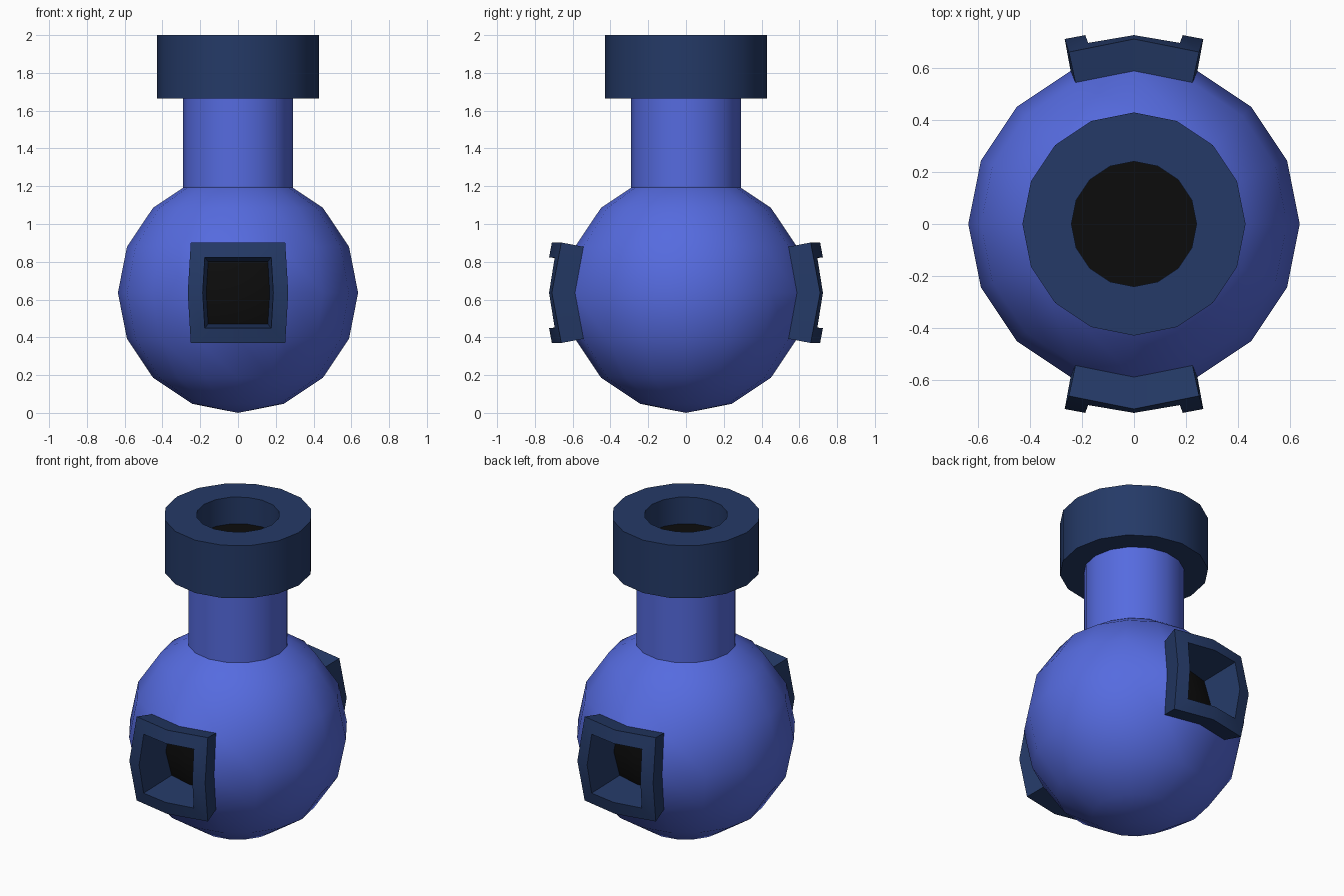
import bpy, bmesh, math
from mathutils import Vector

cube = bpy.data.objects.get("Cube")
if cube:
    bpy.data.objects.remove(cube)

R = 0.636          # globe radius, also its centre height
SIDES = 16


def material(name, rgb):
    m = bpy.data.materials.new(name)
    m.use_nodes = True
    m.diffuse_color = (*rgb, 1)
    bsdf = next(n for n in m.node_tree.nodes if n.type == 'BSDF_PRINCIPLED')
    bsdf.inputs["Base Color"].default_value = (*rgb, 1)
    return m


BLUE = material("blue", (0.092, 0.147, 0.74))
NAVY = material("navy", (0.018, 0.042, 0.135))
BLACK = material("black", (0.0037, 0.0037, 0.0037))


def finish(name, bm, mats):
    me = bpy.data.meshes.new(name)
    bm.to_mesh(me)
    bm.free()
    for m in mats:
        me.materials.append(m)
    ob = bpy.data.objects.new(name, me)
    bpy.context.collection.objects.link(ob)
    bpy.ops.object.select_all(action='DESELECT')
    ob.select_set(True)
    bpy.context.view_layer.objects.active = ob
    bpy.ops.object.shade_smooth_by_angle(angle=math.radians(30))
    return ob


def bridge(bm, loops):
    """Skin consecutive loops of points; returns the loops as vertices."""
    rings = [[bm.verts.new(p) for p in loop] for loop in loops]
    for a, b in zip(rings, rings[1:]):
        n = len(a)
        for i in range(n):
            j = (i + 1) % n
            bm.faces.new((a[i], a[j], b[j], b[i]))
    return rings


def circle(r, z):
    return [(r * math.cos(2 * math.pi * i / SIDES),
             r * math.sin(2 * math.pi * i / SIDES), z) for i in range(SIDES)]


# Globe, with four faces opened at front and back for the ports
bm = bmesh.new()
bmesh.ops.create_uvsphere(bm, u_segments=SIDES, v_segments=8, radius=R)
opening = []
for f in bm.faces:
    c = f.calc_center_median()
    if abs(c.x) < 0.2 and abs(c.z) < 0.2 and abs(c.y) > 0.5:
        opening.append(f)
bmesh.ops.delete(bm, geom=opening, context='FACES')
bmesh.ops.translate(bm, verts=bm.verts, vec=(0, 0, R))
finish("globe", bm, [BLUE])

# Neck
bm = bmesh.new()
bridge(bm, [circle(0.29, 1.18), circle(0.29, 1.67)])
finish("neck", bm, [BLUE])

# Collar with a dark-floored bore
bm = bmesh.new()
profile = [(0.28, 1.665), (0.428, 1.665), (0.428, 2.0), (0.24, 2.0), (0.24, 1.83)]
rings = bridge(bm, [circle(r, z) for r, z in profile])
bm.faces.new(rings[-1]).material_index = 1
finish("collar", bm, [NAVY, BLACK])


# Ports: each loop is given by its corner, side-middle and top-middle points
def port_loop(corner, side, top, turn):
    pts = []
    for u, v in ((1, 0), (1, 1), (0, 1), (-1, 1), (-1, 0), (-1, -1), (0, -1), (1, -1)):
        x, y, z = corner if u and v else side if u else top
        pts.append(Vector((turn * u * x, -turn * y, R + v * z)))
    return pts


s, c = R * math.sin(math.pi / 8), R * math.cos(math.pi / 8)
k = math.cos(math.pi / 8)
PORT = [
    ((s * k, c * k, s), (s, c, 0), (0, c, s)),                               # on the globe
    ((0.25, 0.66, 0.266), (0.266, 0.71, 0), (0, 0.71, 0.266)),               # outer rim
    ((0.176, 0.695, 0.187), (0.187, 0.725, 0), (0, 0.725, 0.187)),           # inner rim
    ((0.158, 0.44, 0.166), (0.168, 0.485, 0), (0, 0.485, 0.166)),            # floor edge
]
for name, turn in (("front_port", 1), ("back_port", -1)):
    bm = bmesh.new()
    rings = bridge(bm, [port_loop(*spec, turn) for spec in PORT])
    floor = rings[-1]
    mid = bm.verts.new((0, -turn * 0.525, R))
    for i in range(0, 8, 2):
        f = bm.faces.new((mid, floor[i], floor[i + 1], floor[(i + 2) % 8]))
        f.material_index = 1
    finish(name, bm, [NAVY, BLACK])
